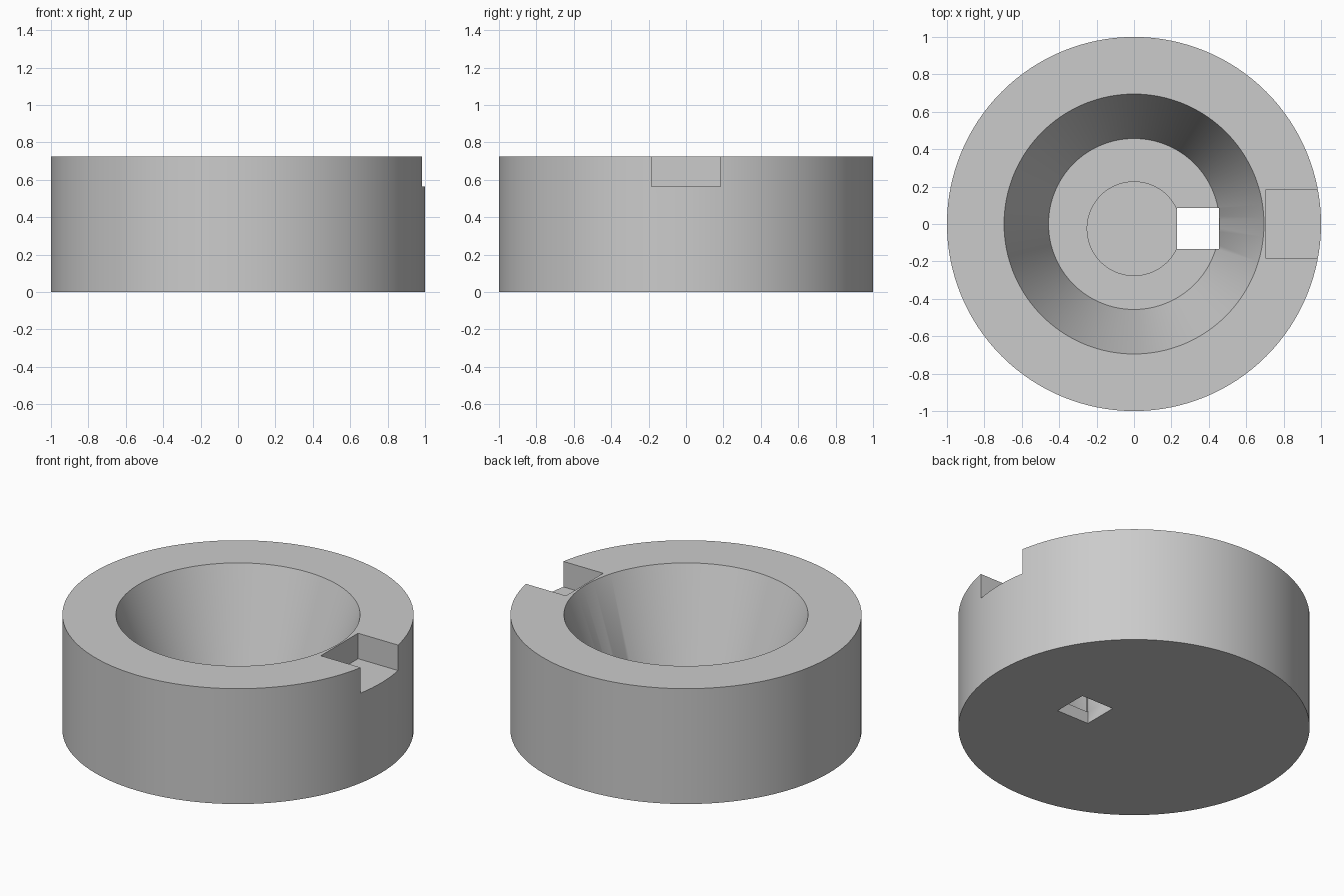
import bpy, bmesh, math
from mathutils import Matrix

default = bpy.data.objects.get("Cube")
if default:
    bpy.data.objects.remove(default, do_unlink=True)

HEIGHT, FLOOR, BOSS_TOP = 0.725, 0.075, 0.22

grey = bpy.data.materials.new("light grey")
grey.use_nodes = True
colour = (0.6, 0.6, 0.6, 1)
grey.diffuse_color = colour
grey.node_tree.nodes["Principled BSDF"].inputs["Base Color"].default_value = colour


def finish(name, bm):
    bmesh.ops.recalc_face_normals(bm, faces=bm.faces)
    mesh = bpy.data.meshes.new(name)
    bm.to_mesh(mesh)
    bm.free()
    mesh.materials.append(grey)
    obj = bpy.data.objects.new(name, mesh)
    bpy.context.collection.objects.link(obj)
    return obj


def lathe(name, profile, centre=(0, 0), segments=128):
    """Spin a radius/height profile around a vertical axis."""
    bm = bmesh.new()
    verts = [bm.verts.new((r, 0, z)) for r, z in profile]
    edges = [bm.edges.new(pair) for pair in zip(verts, verts[1:])]
    bmesh.ops.spin(bm, geom=verts + edges, cent=(0, 0, 0), axis=(0, 0, 1),
                   angle=math.tau, steps=segments, use_duplicate=False)
    bmesh.ops.remove_doubles(bm, verts=bm.verts, dist=1e-4)
    bmesh.ops.translate(bm, verts=bm.verts, vec=(*centre, 0))
    return finish(name, bm)


def box(name, low, high):
    size = [b - a for a, b in zip(low, high)]
    mid = [(a + b) / 2 for a, b in zip(low, high)]
    bm = bmesh.new()
    bmesh.ops.create_cube(bm, size=1,
                          matrix=Matrix.Translation(mid) @ Matrix.Diagonal((*size, 1)))
    return finish(name, bm)


def combine(target, tool, operation):
    mod = target.modifiers.new(tool.name, 'BOOLEAN')
    mod.operation, mod.object, mod.solver = operation, tool, 'EXACT'
    bpy.ops.object.select_all(action='DESELECT')
    target.select_set(True)
    bpy.context.view_layer.objects.active = target
    bpy.ops.object.modifier_apply(modifier=mod.name)
    bpy.data.objects.remove(tool, do_unlink=True)


# Round body with a tapered bowl
body = lathe("round_body", [(0, 0), (1, 0), (1, HEIGHT), (0.695, HEIGHT),
                            (0.457, FLOOR), (0, FLOOR)])

# Low round boss on the bowl floor
boss = lathe("floor_boss", [(0, 0.03), (0.253, 0.03), (0.253, BOSS_TOP), (0, BOSS_TOP)],
             centre=(0, -0.025))
combine(body, boss, 'UNION')

# Square drain hole beside the boss, and the rim notch
hole = box("drain_hole", (0.23, -0.135, -0.1), (0.455, 0.085, 0.5))
combine(body, hole, 'DIFFERENCE')
notch = box("rim_notch", (0.705, -0.185, 0.565), (1.2, 0.185, 1))
combine(body, notch, 'DIFFERENCE')

bpy.ops.object.shade_smooth_by_angle(angle=math.radians(25))
